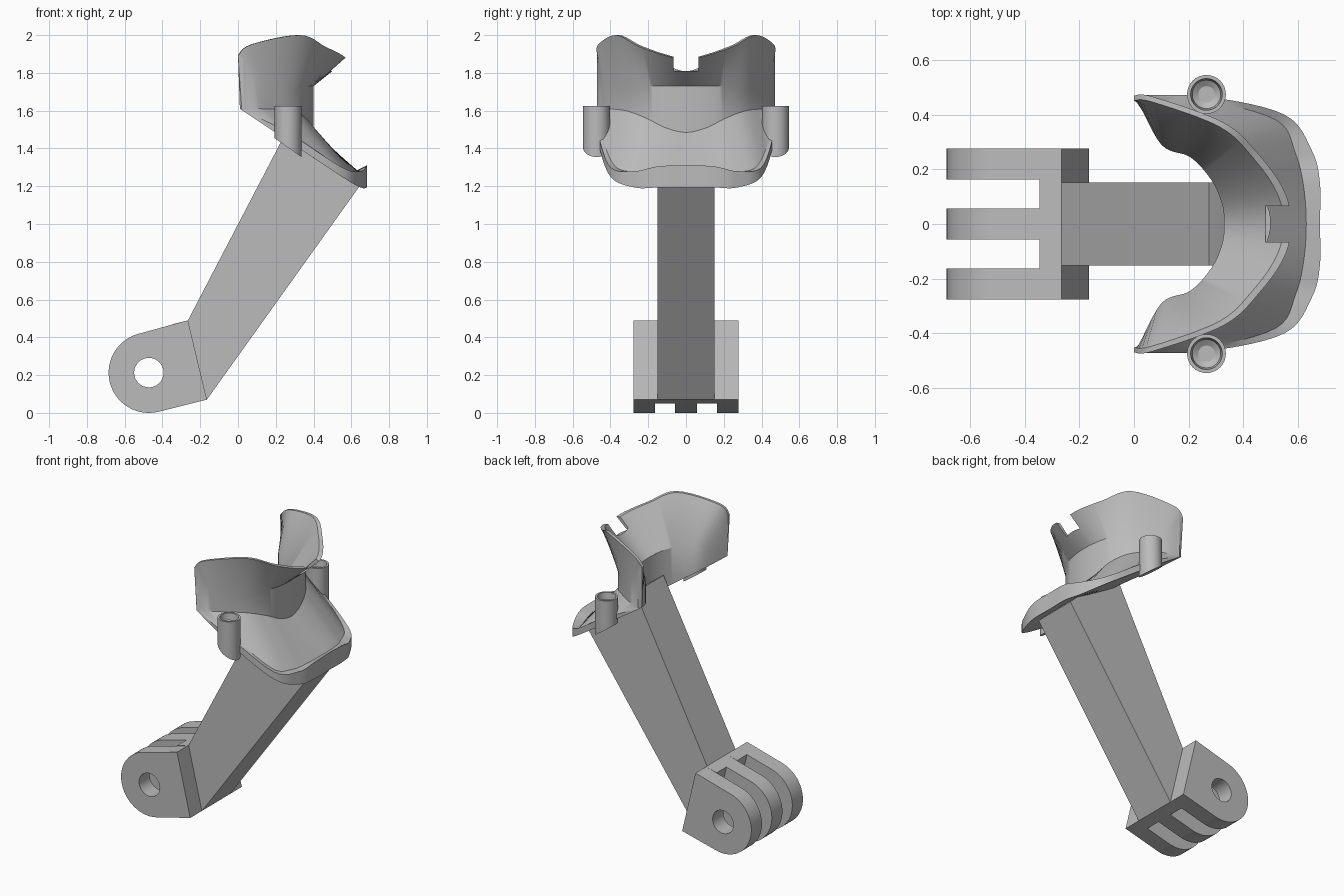
import bpy, bmesh, math
from mathutils import Vector

cube = bpy.data.objects.get("Cube")
if cube:
    bpy.data.objects.remove(cube, do_unlink=True)

grey = bpy.data.materials.new("plain grey")
grey.use_nodes = True
colour = (0.5, 0.5, 0.5, 1)
grey.diffuse_color = colour
grey.node_tree.nodes["Principled BSDF"].inputs["Base Color"].default_value = colour


def select_only(obj):
    bpy.ops.object.select_all(action='DESELECT')
    obj.select_set(True)
    bpy.context.view_layer.objects.active = obj


def finish(obj, angle=30):
    obj.data.materials.clear()
    obj.data.materials.append(grey)
    select_only(obj)
    bpy.ops.object.shade_smooth_by_angle(angle=math.radians(angle))


def mesh_object(name, bm):
    bmesh.ops.recalc_face_normals(bm, faces=bm.faces)
    mesh = bpy.data.meshes.new(name)
    bm.to_mesh(mesh)
    bm.free()
    obj = bpy.data.objects.new(name, mesh)
    bpy.context.collection.objects.link(obj)
    return obj


def loft(bm, rings):
    """Skin closed rings of points one after another; return the vertex rings."""
    rows = [[bm.verts.new(p) for p in ring] for ring in rings]
    for a, b in zip(rows, rows[1:]):
        for i in range(len(a)):
            j = (i + 1) % len(a)
            bm.faces.new((a[i], a[j], b[j], b[i]))
    return rows


def prism(name, loops, y_low, y_high):
    """Extrude x-z outlines (the second one is a hole) between two y values."""
    curve = bpy.data.curves.new(name, 'CURVE')
    curve.dimensions = '2D'
    curve.fill_mode = 'BOTH'
    curve.extrude = (y_high - y_low) / 2
    for loop in loops:
        spline = curve.splines.new('POLY')
        spline.points.add(len(loop) - 1)
        spline.use_cyclic_u = True
        for point, (x, z) in zip(spline.points, loop):
            point.co = (x, z, 0, 1)
    obj = bpy.data.objects.new(name, curve)
    bpy.context.collection.objects.link(obj)
    obj.rotation_euler.x = math.pi / 2
    obj.location.y = (y_low + y_high) / 2
    select_only(obj)
    bpy.ops.object.convert(target='MESH')
    finish(bpy.context.object)


def arc(centre, radius, start, end, count):
    angles = [start + (end - start) * i / count for i in range(count + 1)]
    return [(centre[0] + radius * math.cos(a), centre[1] + radius * math.sin(a)) for a in angles]


# Hinge prongs with a pin hole, and the web that closes the slots
top_corner, low_corner = (-0.265, 0.49), (-0.165, 0.07)
pivot = (-0.472, 0.213)
tilt = math.atan2(0.1, 0.42)
outline = [low_corner, top_corner] + arc(pivot, 0.213, tilt + math.pi / 2, tilt + 1.5 * math.pi, 32)
pin_hole = arc(pivot, 0.078, 0, math.tau, 32)[:-1]
for name, y in (("right", -0.22), ("middle", 0), ("left", 0.22)):
    prism(name + "_hinge_prong", [outline, pin_hole], y - 0.057, y + 0.057)
back = (-0.08, -0.02)
web = [low_corner, top_corner] + [(x + back[0], z + back[1]) for x, z in (top_corner, low_corner)]
for name, y in (("right", -0.11), ("left", 0.11)):
    prism(name + "_hinge_web", [web], y - 0.053, y + 0.053)

# Slanted arm
prism("arm", [[top_corner, low_corner, (0.64, 1.195), (0.37, 1.46), (0.275, 1.526)]], -0.152, 0.152)


# Cradle: rails run from the middle to one end, then are mirrored and smoothed
def under(x):
    return max(1.617 - 0.667 * x, 1.193)


def with_heights(rail, heights):
    return [(p[0], p[1], z) for p, z in zip(rail, heights)]


rim = [(.575, 0, 1.87), (.55, .12, 1.895), (.46, .25, 1.94),
       (.33, .37, 2), (.07, .465, 1.95), (0, .47, 1.89)]
wall_top = [(.4, 0, 1.73), (.39, .11, 1.73), (.36, .21, 1.73),
            (.28, .32, 1.71), (.13, .43, 1.74), (.03, .47, 1.87)]
wall_base = with_heights(wall_top, (1.485, 1.51, 1.56, 1.6, 1.61, 1.61))
flange_crease = [(.63, 0, 1.285), (.62, .14, 1.28), (.59, .26, 1.275),
                 (.52, .38, 1.31), (.25, .455, 1.5), (.03, .47, 1.605)]
flange_lip = [(.68, 0, 1.31), (.68, .15, 1.305), (.65, .27, 1.28),
              (.55, .4, 1.3), (.27, .465, 1.48), (.02, .472, 1.605)]
flange_under = [(x, y, under(x)) for x, y, z in flange_lip]
throat = [(.33, 0), (.32, .08), (.28, .165), (.205, .245), (.1, .29), (.01, .46)]
throat_base = [(x, y, under(x)) for x, y in throat]
throat_top = with_heights(throat, (1.66, 1.67, 1.69, 1.71, 1.72, 1.66))
inner_rim = [(x * 0.95, y * 0.96, z + 0.005 * (z < 1.95)) for x, y, z in rim]


def smooth_rail(half, steps=6):
    pts = [Vector((x, -y, z)) for x, y, z in half[:0:-1]] + [Vector(p) for p in half]
    ext = [pts[0]] + pts + [pts[-1]]
    result = []
    for a, b, c, d in zip(ext, ext[1:], ext[2:], ext[3:]):
        for k in range(steps):
            t = k / steps
            result.append(0.5 * (2 * b + (c - a) * t + (2 * a - 5 * b + 4 * c - d) * t ** 2
                                 + (3 * b - a - 3 * c + d) * t ** 3))
    return result + [pts[-1]]


rails = [smooth_rail(r) for r in (rim, wall_top, wall_base, flange_crease, flange_lip,
                                  flange_under, throat_base, throat_top, inner_rim)]
bm = bmesh.new()
rows = loft(bm, list(zip(*rails)))
for end in (rows[0], rows[-1]):
    bm.faces.new(end)
bmesh.ops.triangulate(bm, faces=[f for f in bm.faces if len(f.verts) > 4])
cradle = mesh_object("cradle", bm)

# Notch in the middle of the cradle rim
bpy.ops.mesh.primitive_cube_add(size=1, location=(0.58, 0, 1.91))
cutter = bpy.context.object
cutter.name = "notch_cutter"
cutter.hide_render = True
cutter.scale = (0.2, 0.13, 0.2)
notch = cradle.modifiers.new("notch", 'BOOLEAN')
notch.operation = 'DIFFERENCE'
notch.object = cutter
select_only(cradle)
bpy.ops.object.modifier_apply(modifier=notch.name)
bpy.data.objects.remove(cutter, do_unlink=True)
finish(cradle, 32)

# Side posts with a dished top and a slanted foot
for name, side in (("right", -1), ("left", 1)):
    bm = bmesh.new()

    def ring(radius, z=None):
        circle = arc((0.265, side * 0.474), radius, 0, math.tau, 32)[:-1]
        return [(x, y, 1.59 - 0.7 * x if z is None else z) for x, y in circle]

    rows = loft(bm, [ring(0.071), ring(0.071, 1.625), ring(0.058, 1.625),
                     ring(0.052, 1.58), ring(0.03, 1.565)])
    bm.faces.new(rows[0])
    bm.faces.new(rows[-1])
    finish(mesh_object(name + "_post", bm))
